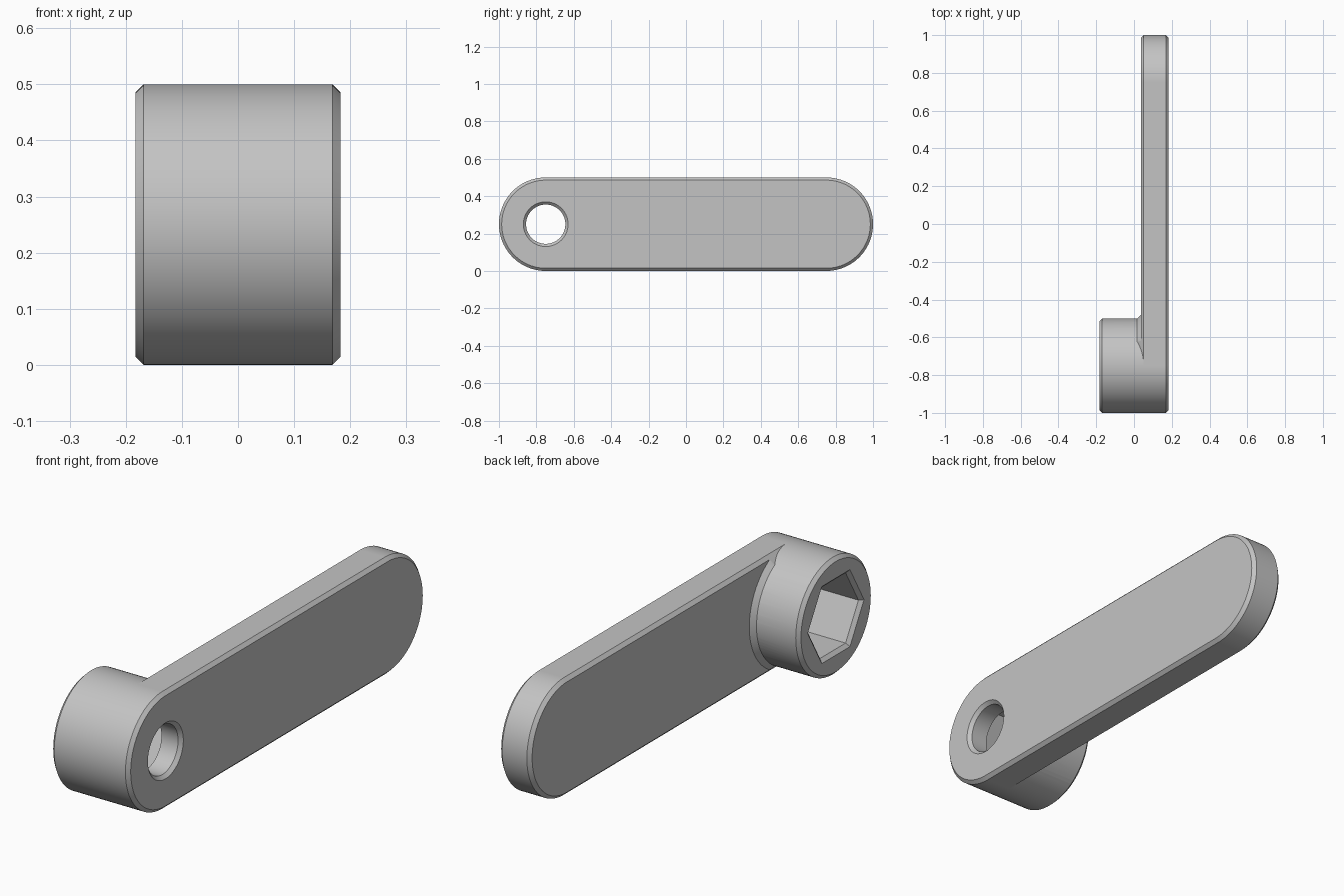
import bpy, bmesh, math

cube = bpy.data.objects.get("Cube")
if cube:
    bpy.data.objects.remove(cube, do_unlink=True)

# Main dimensions
SIDE = 0.183           # half of total width
INNER = 0.037          # inner face of the arm
R = 0.25               # end radius
C = 0.0146             # chamfer size
END_Y, MID_Z = 0.75, 0.25
SEG = 96

steel = bpy.data.materials.new("plain_grey")
steel.use_nodes = True
grey = (0.55, 0.55, 0.55, 1)
steel.diffuse_color = grey
steel.node_tree.nodes["Principled BSDF"].inputs["Base Color"].default_value = grey


def ring(r, n=SEG):
    """Polygon around the socket axis."""
    return [(-END_Y + r * math.cos(math.tau * i / n),
             MID_Z + r * math.sin(math.tau * i / n)) for i in range(n)]


def slot(r):
    """Long outline with two round ends."""
    pts = []
    for centre, start in ((END_Y, -math.pi / 2), (-END_Y, math.pi / 2)):
        for i in range(SEG // 2 + 1):
            a = start + math.tau * i / SEG
            pts.append((centre + r * math.cos(a), MID_Z + r * math.sin(a)))
    return pts


def loft(name, sections):
    """Solid through outlines placed at successive x positions."""
    bm = bmesh.new()
    rows = [[bm.verts.new((x, y, z)) for y, z in pts] for x, pts in sections]
    for a, b in zip(rows, rows[1:]):
        for i in range(len(a)):
            j = (i + 1) % len(a)
            bm.faces.new((a[i], a[j], b[j], b[i]))
    bm.faces.new(rows[0][::-1])
    bm.faces.new(rows[-1])
    bmesh.ops.recalc_face_normals(bm, faces=bm.faces[:])
    mesh = bpy.data.meshes.new(name)
    bm.to_mesh(mesh)
    bm.free()
    mesh.materials.append(steel)
    obj = bpy.data.objects.new(name, mesh)
    bpy.context.collection.objects.link(obj)
    return obj


def combine(target, tool, operation):
    """Apply a boolean and discard the tool."""
    mod = target.modifiers.new("combine", "BOOLEAN")
    mod.operation, mod.object, mod.solver = operation, tool, "EXACT"
    bpy.context.view_layer.objects.active = target
    bpy.ops.object.modifier_apply(modifier=mod.name)
    bpy.data.objects.remove(tool, do_unlink=True)


# Flat arm with chamfered rims
arm = loft("crank_arm", [(INNER, slot(R - C)), (INNER + C, slot(R)),
                         (SIDE - C, slot(R)), (SIDE, slot(R - C))])

# Round boss holding the socket
boss = loft("socket_boss", [(-SIDE, ring(R - C)), (-SIDE + C, ring(R)),
                            (INNER + C, ring(R))])

# Sloped collar between boss and arm, trimmed by the arm's chamfer
collar = loft("collar", [(INNER - 0.03, ring(R - 0.01)), (INNER, ring(R + 0.02)),
                         (INNER + 0.005, ring(R + 0.02))])
trim = loft("collar_trim", [(INNER - 0.06, slot(R - C - 0.06)), (INNER + C, slot(R))])
combine(collar, trim, "INTERSECT")

combine(arm, boss, "UNION")
combine(arm, collar, "UNION")

# Hexagonal socket with a chamfered mouth
HEX = 0.173
flare = C / math.cos(math.pi / 6)
socket = loft("socket_cutter", [(-SIDE - C, ring(HEX + 2 * flare, 6)),
                                (-SIDE + C, ring(HEX, 6)), (0.09, ring(HEX, 6))])
combine(arm, socket, "DIFFERENCE")

# Round through hole with a chamfered mouth
HOLE = 0.105
bore = loft("bore_cutter", [(0, ring(HOLE)), (SIDE - C, ring(HOLE)),
                            (SIDE + C, ring(HOLE + 2 * C))])
combine(arm, bore, "DIFFERENCE")

# Smooth curved walls, crisp chamfer edges
bpy.ops.object.select_all(action="DESELECT")
arm.select_set(True)
bpy.context.view_layer.objects.active = arm
bpy.ops.object.shade_smooth_by_angle(angle=math.radians(25))
weighted = arm.modifiers.new("even_shading", "WEIGHTED_NORMAL")
weighted.keep_sharp = True
